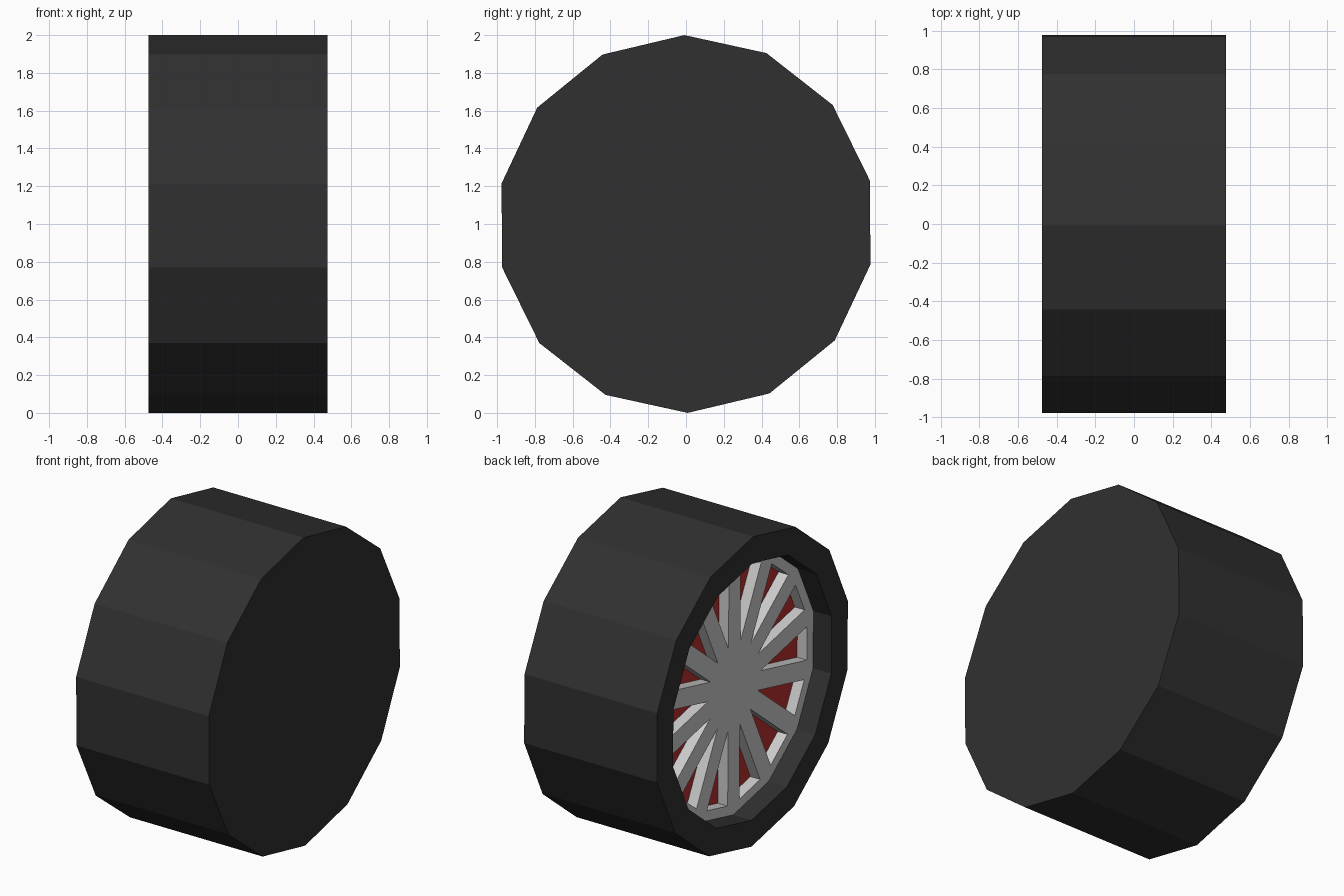
import bpy, bmesh
from math import cos, sin, radians, pi, atan2, tan

if "Cube" in bpy.data.objects:
    bpy.data.objects.remove(bpy.data.objects["Cube"])

SIDES = 14
STEP = 2 * pi / SIDES
START = radians(90.5)
CENTRE_Z = 1.0


def ring(radius):
    return [(radius * cos(START + i * STEP), radius * sin(START + i * STEP)) for i in range(SIDES)]


def material(obj, name, rgb):
    mat = bpy.data.materials.new(name)
    mat.diffuse_color = (*rgb, 1)
    mat.use_nodes = True
    mat.node_tree.nodes["Principled BSDF"].inputs["Base Color"].default_value = mat.diffuse_color
    obj.data.materials.append(mat)


def lathe(name, profile):
    """Closed faceted solid around the x axis from (x, radius) stations, capped at both ends."""
    bm = bmesh.new()
    loops = [[bm.verts.new((x, y, z + CENTRE_Z)) for y, z in ring(r)] for x, r in profile]
    for a, b in zip(loops, loops[1:]):
        for i in range(SIDES):
            j = (i + 1) % SIDES
            bm.faces.new((a[i], a[j], b[j], b[i]))
    bm.faces.new(loops[0])
    bm.faces.new(loops[-1])
    bmesh.ops.recalc_face_normals(bm, faces=bm.faces)
    mesh = bpy.data.meshes.new(name)
    bm.to_mesh(mesh)
    bm.free()
    obj = bpy.data.objects.new(name, mesh)
    bpy.context.collection.objects.link(obj)
    return obj


# Tyre: solid on the +x side, with a pocket on the -x side
tyre = lathe("tyre", [(0.475, 1.0), (-0.475, 1.0), (-0.475, 0.83), (-0.265, 0.83)])
material(tyre, "rubber", (0.03, 0.03, 0.03))

# Red backing disc behind the spokes
disc = lathe("brake_disc", [(-0.275, 0.825), (-0.267, 0.825)])
material(disc, "red", (0.5, 0.03, 0.03))

# Rim: polygon plate with triangular windows leaving one spoke per corner
curve = bpy.data.curves.new("spoked_rim", 'CURVE')
curve.dimensions = '2D'
curve.fill_mode = 'BOTH'
curve.extrude = 0.035


def outline(points):
    spline = curve.splines.new('POLY')
    spline.points.add(len(points) - 1)
    for p, (u, v) in zip(spline.points, points):
        p.co = (u, v, 0, 1)
    spline.use_cyclic_u = True


outline(ring(0.829))
HALF_SPOKE, EDGE = 0.06, 0.745
tip = HALF_SPOKE / sin(STEP / 2)
half = (EDGE - tip) * tan(STEP / 2)
for i in range(SIDES):
    a = START + (i + 0.5) * STEP
    outline([(d * cos(a) - s * sin(a), d * sin(a) + s * cos(a))
             for d, s in ((tip, 0), (EDGE, half), (EDGE, -half))])

rim = bpy.data.objects.new("spoked_rim", curve)
bpy.context.collection.objects.link(rim)
rim.rotation_euler = (pi / 2, 0, pi / 2)
rim.location = (-0.31, 0, CENTRE_Z)
bpy.ops.object.select_all(action='DESELECT')
rim.select_set(True)
bpy.context.view_layer.objects.active = rim
bpy.ops.object.convert(target='MESH')
bpy.ops.object.shade_flat()
